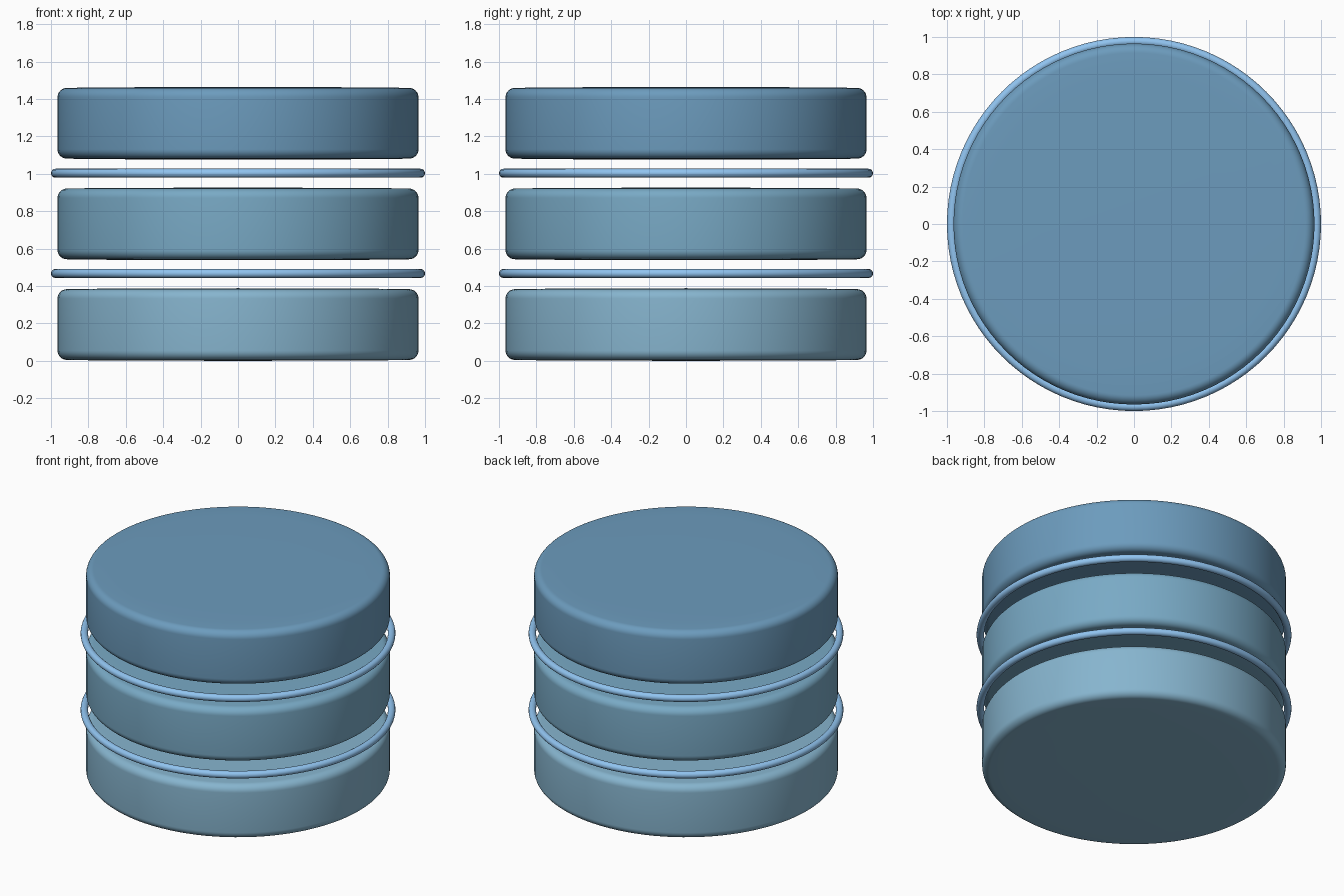
import bpy, bmesh
from math import sin, cos, pi

if "Cube" in bpy.data.objects:
    bpy.data.objects.remove(bpy.data.objects["Cube"])

SEGMENTS = 96


def material(name, rgb):
    mat = bpy.data.materials.new(name)
    mat.diffuse_color = (*rgb, 1)
    mat.use_nodes = True
    mat.node_tree.nodes["Principled BSDF"].inputs["Base Color"].default_value = mat.diffuse_color
    return mat


def lathe(name, profile, z, mat, closed=False):
    """Revolve an (r, z) profile around the z axis."""
    bm = bmesh.new()
    verts = [bm.verts.new((r, 0, h)) for r, h in profile]
    pairs = list(zip(verts, verts[1:]))
    if closed:
        pairs.append((verts[-1], verts[0]))
    edges = [bm.edges.new(p) for p in pairs]
    bmesh.ops.spin(bm, geom=verts + edges, cent=(0, 0, 0), axis=(0, 0, 1),
                   angle=2 * pi, steps=SEGMENTS)
    bmesh.ops.remove_doubles(bm, verts=bm.verts, dist=1e-4)
    bmesh.ops.recalc_face_normals(bm, faces=bm.faces)
    for f in bm.faces:
        f.smooth = True
    mesh = bpy.data.meshes.new(name)
    bm.to_mesh(mesh)
    bm.free()
    mesh.materials.append(mat)
    obj = bpy.data.objects.new(name, mesh)
    obj.location.z = z
    bpy.context.collection.objects.link(obj)
    return obj


# Disc profile: nearly flat caps with rounded rims
R, H, B, DOME = 0.965, 0.194, 0.05, 0.005
upper = [(0, H), (0.5, H - 0.001), (0.8, H - 0.003)]
for i in range(9):
    a = pi / 2 * (1 - i / 8)
    upper.append((R - B + B * cos(a), H - DOME - B + B * sin(a)))
disc_profile = upper + [(r, -h) for r, h in reversed(upper)]

# Ring profile: thin round tube
T = 0.024
ring_profile = [(1 - T + T * cos(2 * pi * i / 16), T * sin(2 * pi * i / 16))
                for i in range(16)]

# Stacked discs
disc_colours = [(0.24, 0.46, 0.62), (0.19, 0.40, 0.56), (0.15, 0.33, 0.51)]
for name, z, rgb in zip(("lower_disc", "middle_disc", "upper_disc"),
                        (H, H + 0.538, H + 1.076), disc_colours):
    lathe(name, disc_profile, z, material(name + "_blue", rgb))

# Rings floating in the gaps
ring_mat = material("ring_blue", (0.28, 0.55, 0.87))
for name, z in (("lower_ring", 0.467), ("upper_ring", 1.003)):
    lathe(name, ring_profile, z, ring_mat, closed=True)
